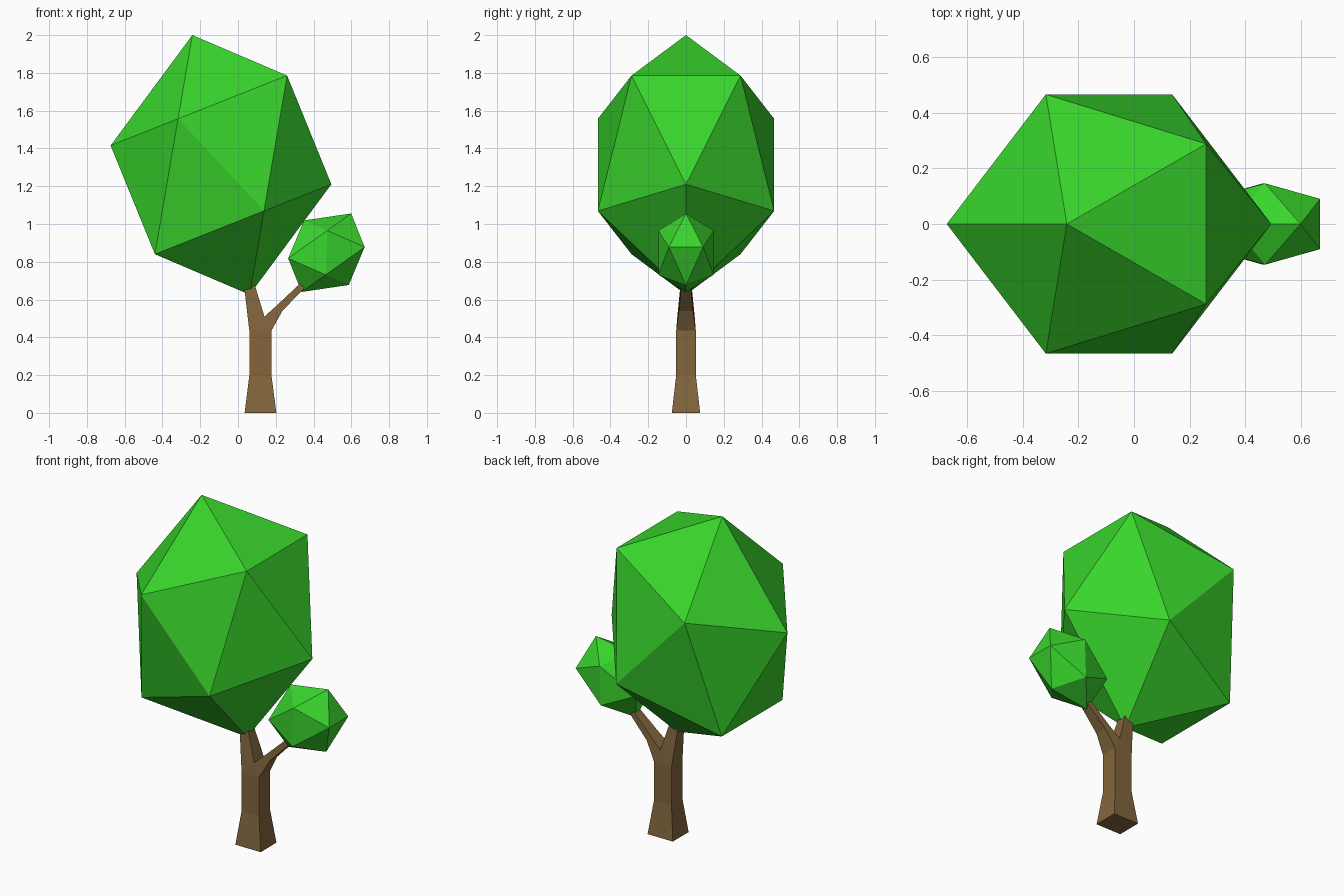
import bpy, bmesh
from mathutils import Vector

if "Cube" in bpy.data.objects:
    bpy.data.objects.remove(bpy.data.objects["Cube"])

PHI = (1 + 5 ** 0.5) / 2


def material(name, color):
    m = bpy.data.materials.new(name)
    m.diffuse_color = (*color, 1)
    m.use_nodes = True
    m.node_tree.nodes["Principled BSDF"].inputs["Base Color"].default_value = m.diffuse_color
    return m


def finish(name, bm, mat):
    bmesh.ops.recalc_face_normals(bm, faces=bm.faces[:])
    me = bpy.data.meshes.new(name)
    bm.to_mesh(me)
    bm.free()
    me.materials.append(mat)
    ob = bpy.data.objects.new(name, me)
    bpy.context.collection.objects.link(ob)
    return ob


def foliage(name, center, u, w, s, mat):
    """Icosahedron stretched along the tilted axes u and w (in xz) and s (in y)."""
    c, u, w, y = Vector(center), Vector(u), Vector(w), Vector((0, s, 0))
    bm = bmesh.new()
    for a in (-1, 1):
        for b in (-1, 1):
            for p in (a * PHI * u + b * w, a * u + b * PHI * y, a * PHI * w + b * y):
                bm.verts.new(c + p)
    bmesh.ops.convex_hull(bm, input=bm.verts[:])
    return finish(name, bm, mat)


green = material("leaf_green", (0.04, 0.66, 0.025))
brown = material("bark_brown", (0.227, 0.133, 0.047))

# Large and small leaf crowns
foliage("large_crown", (-0.09, 0, 1.313), (-0.2275, 0, 0.244), (0.2163, 0, 0.2923), 0.2885, green)
foliage("small_crown", (0.468, 0, 0.848), (0.004, 0, 0.117), (0.125, 0, 0.0185), 0.0905, green)

# Forked trunk: outline as (x, z, half depth), counter-clockwise from the front
outline = [(0.035, 0, 0.075), (0.203, 0, 0.075), (0.177, 0.20, 0.052), (0.177, 0.435, 0.052),
           (0.235, 0.54, 0.037), (0.37, 0.68, 0.025), (0.345, 0.70, 0.025), (0.212, 0.575, 0.037),
           (0.14, 0.51, 0.046), (0.085, 0.69, 0.028), (0.03, 0.69, 0.028),
           (0.06, 0.435, 0.052), (0.06, 0.20, 0.052)]
panels = [(0, 1, 2, 12), (12, 2, 3, 11), (11, 3, 8), (3, 4, 7, 8), (4, 5, 6, 7), (11, 8, 9, 10)]
bm = bmesh.new()
front = [bm.verts.new((x, -d, z)) for x, z, d in outline]
back = [bm.verts.new((x, d, z)) for x, z, d in outline]
for side in (front, back):
    for p in panels:
        bm.faces.new([side[i] for i in p])
for i in range(len(outline)):
    j = (i + 1) % len(outline)
    bm.faces.new((front[i], front[j], back[j], back[i]))
finish("forked_trunk", bm, brown)
